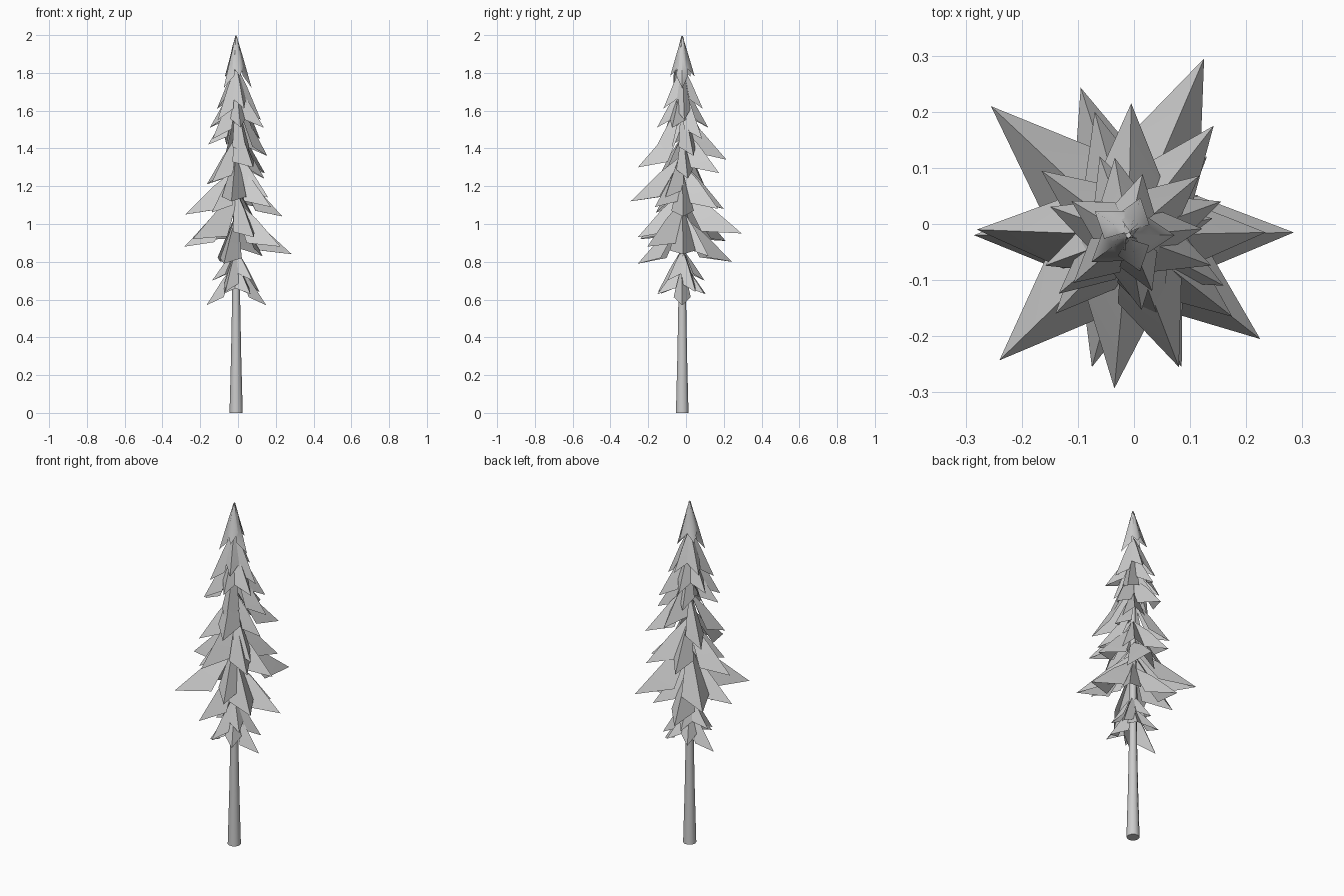
import bpy, bmesh, math
from mathutils import Vector

if "Cube" in bpy.data.objects:
    bpy.data.objects.remove(bpy.data.objects["Cube"])

CX, CY = -0.01, -0.02          # trunk axis

grey = bpy.data.materials.new("plain grey")
grey.diffuse_color = (0.6, 0.6, 0.6, 1)
grey.use_nodes = True
grey.node_tree.nodes["Principled BSDF"].inputs["Base Color"].default_value = grey.diffuse_color


def finish(bm, name, angle):
    me = bpy.data.meshes.new(name)
    bm.to_mesh(me)
    bm.free()
    ob = bpy.data.objects.new(name, me)
    bpy.context.collection.objects.link(ob)
    me.materials.append(grey)
    for o in bpy.context.selected_objects:
        o.select_set(False)
    ob.select_set(True)
    bpy.context.view_layer.objects.active = ob
    bpy.ops.object.shade_smooth_by_angle(angle=math.radians(angle))
    return ob


# Trunk: tapered round column
bm = bmesh.new()
rings = []
for r, z in [(0.035, 0), (0.027, 0.3), (0.021, 0.62), (0.017, 1.1), (0.005, 1.93)]:
    rings.append([bm.verts.new((CX + r * math.cos(i * math.tau / 10),
                                CY + r * math.sin(i * math.tau / 10), z)) for i in range(10)])
for a, b in zip(rings, rings[1:]):
    for i in range(10):
        j = (i + 1) % 10
        bm.faces.new((a[i], a[j], b[j], b[i]))
bm.faces.new(rings[0][::-1])
bm.faces.new(rings[-1])
finish(bm, "trunk", 50)


# Bough: drooping folded blade, narrow at the trunk, pointed at the tip
def bough(bm, tip, drop):
    tip = Vector(tip)
    flat = Vector((tip.x - CX, tip.y - CY, 0))
    length = flat.length
    out = flat.normalized()
    side = Vector((-out.y, out.x, 0))
    half = 0.018 + 0.17 * length

    def p(t, w, h):
        return bm.verts.new(Vector((CX, CY, tip.z + h)) + out * (length * t) + side * w)

    start = min(0.015 / length, 0.2)
    top = p(start * 0.5, 0, drop)
    mid = p(0.45, 0, drop * 0.62)
    end = p(1, 0, 0)
    for s in (1, -1):
        root = p(start, s * half * 0.3, drop * 0.85)
        edge = p(0.42, s * half, drop * (0.32 - 0.8 * length))
        for f in ([top, root, edge, mid], [mid, edge, end]):
            bm.faces.new(f if s < 0 else f[::-1])


# Long boughs, by tip position
tips = [
    (-0.005, 0.215, 1.34), (0.08, -0.255, 1.30), (-0.165, 0.095, 1.21),
    (0.142, 0.175, 1.27), (-0.14, -0.16, 1.22), (0.16, -0.11, 1.14), (0.14, 0.01, 1.24),
    (-0.28, -0.01, 1.05), (0.235, -0.015, 1.04), (-0.035, -0.293, 1.12),
    (-0.07, 0.20, 1.08), (0.14, 0.17, 1.08), (0.175, -0.165, 1.09), (-0.14, -0.16, 1.06),
    (0.125, 0.295, 0.95), (-0.255, 0.21, 0.91), (-0.24, -0.243, 0.92), (0.225, -0.205, 0.88),
    (0.285, -0.015, 0.84), (-0.285, -0.02, 0.88), (-0.095, 0.243, 0.80),
    (-0.075, -0.255, 0.79), (0.085, -0.255, 0.93), (0.13, 0.12, 0.83),
]
bm = bmesh.new()
for t in tips:
    bough(bm, t, 0.24)
finish(bm, "long_boughs", 80)

# Short boughs in rings: count, reach, tip height, drop, first angle
bm = bmesh.new()
for n, r, z, drop, a0 in [(4, 0.035, 1.84, 0.16, 20), (5, 0.075, 1.76, 0.22, 0),
                          (5, 0.12, 1.59, 0.24, 5), (6, 0.15, 1.49, 0.24, 40),
                          (4, 0.16, 1.40, 0.24, 20),
                          (5, 0.13, 0.68, 0.18, 30), (6, 0.145, 0.61, 0.18, 0)]:
    for i in range(n):
        a = math.radians(a0) + i * math.tau / n
        reach = r * (1 + 0.10 * math.cos(2.3 * i))
        dz = -0.04 * math.cos(2.1 * i)
        bough(bm, (CX + reach * math.cos(a), CY + reach * math.sin(a), z + dz), drop - dz)
finish(bm, "short_boughs", 80)
